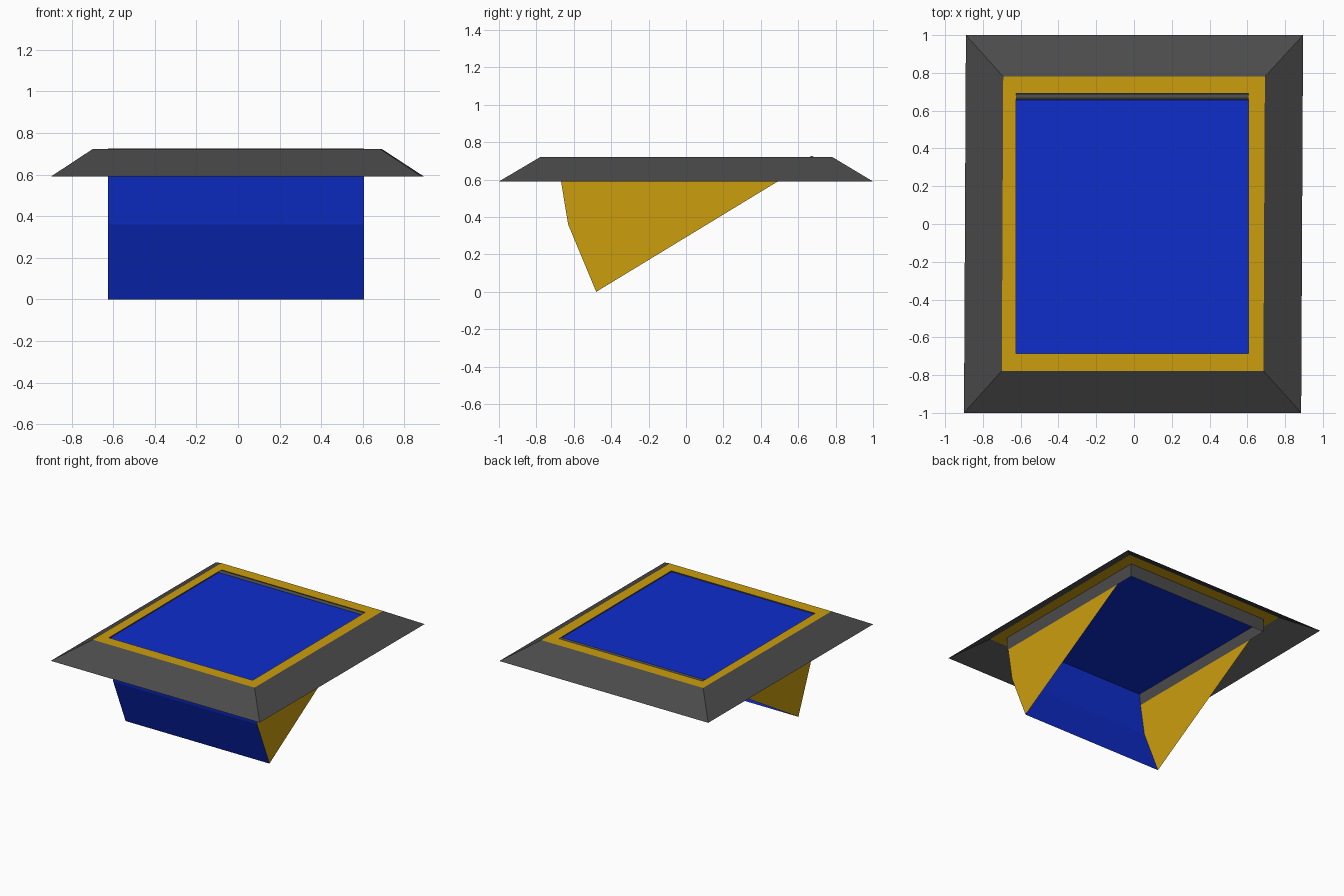
import bpy, bmesh, math

if "Cube" in bpy.data.objects:
    bpy.data.objects.remove(bpy.data.objects["Cube"])


def material(name, rgb):
    m = bpy.data.materials.new(name)
    m.diffuse_color = (*rgb, 1)
    m.use_nodes = True
    m.node_tree.nodes["Principled BSDF"].inputs["Base Color"].default_value = m.diffuse_color
    return m


GREY = material("dark grey", (0.07, 0.07, 0.07))
YELLOW = material("golden yellow", (0.6, 0.34, 0.004))
BLUE = material("deep blue", (0.004, 0.026, 0.6))

# Opening limits and main heights
X0, X1, Y0, Y1 = -0.625, 0.605, -0.685, 0.69
TOP, LINING, EAVE = 0.722, 0.62, 0.59


def sheet(name, polys, mat):
    """Thin sheet object made of a few polygons."""
    bm = bmesh.new()
    for poly in polys:
        bm.faces.new([bm.verts.new(p) for p in poly])
    bmesh.ops.remove_doubles(bm, verts=bm.verts, dist=1e-5)
    me = bpy.data.meshes.new(name)
    bm.to_mesh(me)
    bm.free()
    me.materials.append(mat)
    ob = bpy.data.objects.new(name, me)
    bpy.context.collection.objects.link(ob)
    return ob


def rect(x0, x1, y0, y1, z, skew=0.0):
    return [(x + skew * y, y, z) for x, y in ((x0, y0), (x1, y0), (x1, y1), (x0, y1))]


def band(a, b):
    """Quads joining two matching loops."""
    n = len(a)
    return [(a[i], a[(i + 1) % n], b[(i + 1) % n], b[i]) for i in range(n)]


outer = rect(-0.895, 0.89, -1, 1, EAVE, 0.005)
rim = rect(-0.696, 0.689, -0.777, 0.78, TOP, 0.005)
hole = rect(X0, X1, Y0, Y1, TOP)

# Sloping surround, flat border and the short lining of the opening
sheet("sloped_surround", band(outer, rim), GREY)
sheet("flat_border", band(rim, hole), YELLOW)
sheet("opening_lining", band(hole, rect(X0, X1, Y0, Y1, LINING))[::-1], GREY)

# Lid sheet set just below the border
sheet("lid", [rect(X0, X1, Y0, Y1, 0.714)], BLUE)

# Curved front of the tipping bin
front = [(-0.48, 0.0), (-0.63, 0.36), (-0.673, LINING), (-0.684, 0.714)]
sheet("bin_front",
      [((X0, *a), (X1, *a), (X1, *b), (X0, *b)) for a, b in zip(front, front[1:])], BLUE)

# Wedge-shaped sides of the bin
side = [(0.54, LINING)] + [(y, z) for y, z in reversed(front[:3])]
for label, x in (("left", X0), ("right", X1)):
    pts = [(x, y, z) for y, z in side]
    sheet("bin_side_" + label, [pts if x < 0 else pts[::-1]], YELLOW)

# Hinge bar along the back edge
bpy.ops.mesh.primitive_cylinder_add(vertices=12, radius=0.017, depth=X1 - X0,
                                    location=((X0 + X1) / 2, 0.672, 0.709),
                                    rotation=(0, math.pi / 2, 0))
bar = bpy.context.object
bar.name = "hinge_bar"
bar.data.materials.append(GREY)
